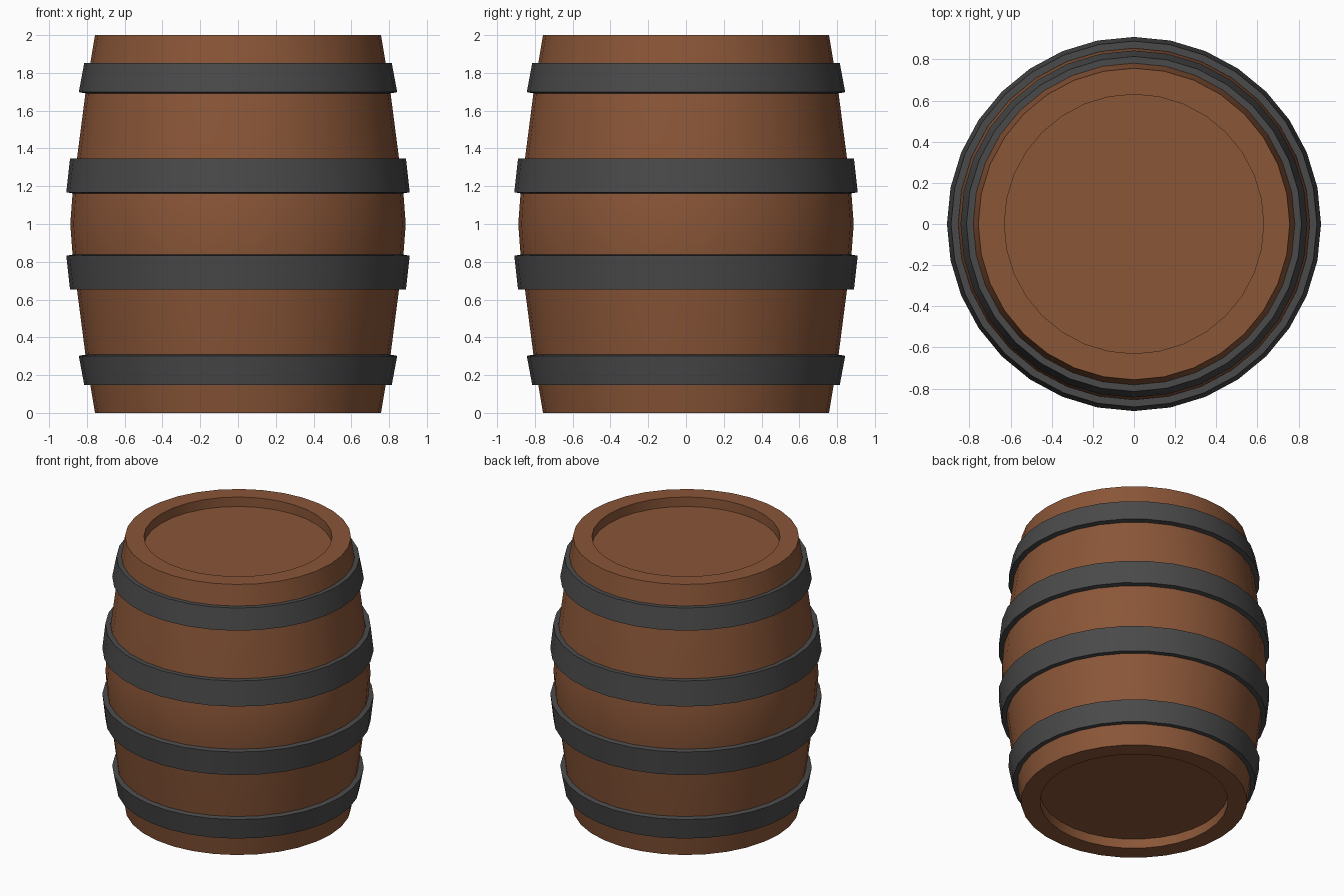
import bpy, bmesh, math

if "Cube" in bpy.data.objects:
    bpy.data.objects.remove(bpy.data.objects["Cube"])

SIDES = 32


def material(name, color):
    m = bpy.data.materials.new(name)
    m.diffuse_color = color
    m.use_nodes = True
    m.node_tree.nodes["Principled BSDF"].inputs["Base Color"].default_value = m.diffuse_color
    return m


wood = material("wood", (0.255, 0.093, 0.039, 1))
iron = material("iron", (0.068, 0.068, 0.068, 1))


def lathe(name, profile, mat, closed=False):
    """Revolve (radius, z) points around z; open profiles get flat end caps."""
    bm = bmesh.new()
    rings = [[bm.verts.new((r * math.cos(2 * math.pi * i / SIDES),
                            r * math.sin(2 * math.pi * i / SIDES), z))
              for i in range(SIDES)] for r, z in profile]
    pairs = list(zip(rings, rings[1:]))
    if closed:
        pairs.append((rings[-1], rings[0]))
    else:
        bm.faces.new(rings[0][::-1])
        bm.faces.new(rings[-1])
    for a, b in pairs:
        for i in range(SIDES):
            j = (i + 1) % SIDES
            bm.faces.new((a[i], a[j], b[j], b[i]))
    bmesh.ops.recalc_face_normals(bm, faces=bm.faces)
    mesh = bpy.data.meshes.new(name)
    bm.to_mesh(mesh)
    bm.free()
    mesh.materials.append(mat)
    ob = bpy.data.objects.new(name, mesh)
    bpy.context.collection.objects.link(ob)
    bpy.ops.object.select_all(action='DESELECT')
    ob.select_set(True)
    bpy.context.view_layer.objects.active = ob
    bpy.ops.object.shade_smooth_by_angle(angle=math.radians(30))
    return ob


# Barrel body: bulging staves with a recessed lid at both ends
lower = [(0.63, 0.07), (0.63, 0.0), (0.757, 0.0), (0.782, 0.15),
         (0.808, 0.31), (0.852, 0.65), (0.876, 0.84)]
upper = [(r, 2 - z) for r, z in reversed(lower)]
lathe("barrel_body", lower + [(0.888, 1.0)] + upper, wood)

# Iron hoops: (z low, outer radius low, z high, outer radius high), mirrored about z = 1
hoops = {"end_hoop": (0.148, 0.814, 0.308, 0.843),
         "middle_hoop": (0.652, 0.889, 0.838, 0.909)}
for name, (z0, r0, z1, r1) in hoops.items():
    section = [(r0 - 0.035, z0), (r0, z0), (r1, z1 - 0.006), (r1 - 0.035, z1)]
    lathe(name + "_lower", section, iron, closed=True)
    lathe(name + "_upper", [(r, 2 - z) for r, z in section], iron, closed=True)
